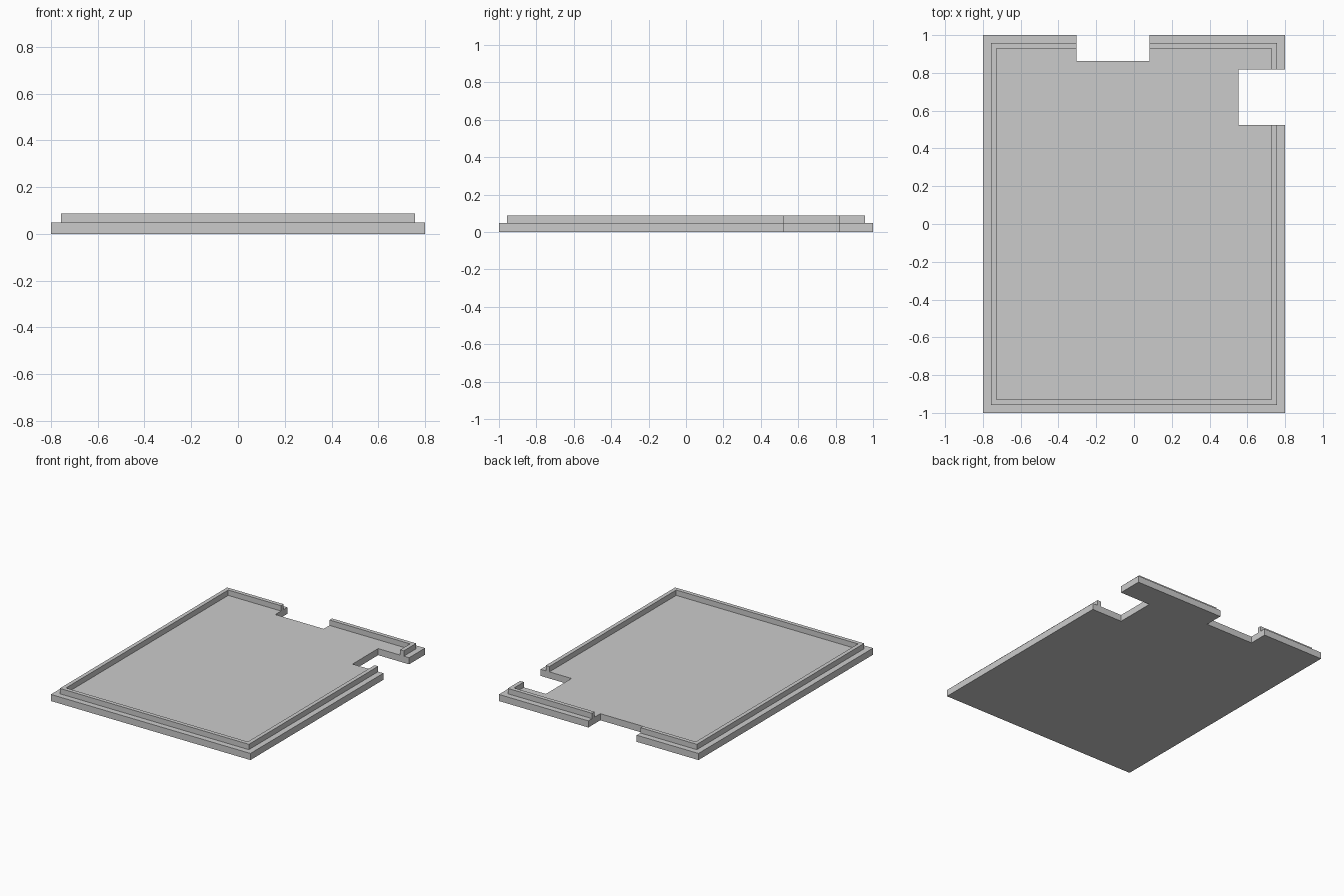
import bpy
import bmesh
from mathutils import Matrix, Vector

if "Cube" in bpy.data.objects:
    bpy.data.objects.remove(bpy.data.objects["Cube"], do_unlink=True)

WIDTH, LENGTH, PLATE_H, RIM_H = 1.6, 2.0, 0.048, 0.039
LEDGE, RIM_W = 0.042, 0.029

grey = bpy.data.materials.new("plain_grey")
grey.use_nodes = True
colour = (0.6, 0.6, 0.6, 1.0)
grey.diffuse_color = colour
grey.node_tree.nodes["Principled BSDF"].inputs["Base Color"].default_value = colour


def add_box(bm, low, high):
    low, high = Vector(low), Vector(high)
    place = Matrix.Translation((low + high) / 2) @ Matrix.Diagonal((*(high - low), 1))
    bmesh.ops.create_cube(bm, size=1, matrix=place)


def finish(name, bm):
    bmesh.ops.recalc_face_normals(bm, faces=bm.faces)
    mesh = bpy.data.meshes.new(name)
    bm.to_mesh(mesh)
    bm.free()
    obj = bpy.data.objects.new(name, mesh)
    mesh.materials.append(grey)
    bpy.context.collection.objects.link(obj)
    return obj


def inset_and_move(bm, face, inset, dz):
    """Inset a face, then extrude the inner part up or down."""
    bmesh.ops.inset_region(bm, faces=[face], thickness=inset, use_even_offset=True)
    inner = bmesh.ops.extrude_discrete_faces(bm, faces=[face])["faces"][0]
    bmesh.ops.translate(bm, verts=inner.verts, vec=(0, 0, dz))
    return inner


# Base plate with a raised lip set in from its edge
bm = bmesh.new()
add_box(bm, (-WIDTH / 2, -LENGTH / 2, 0), (WIDTH / 2, LENGTH / 2, PLATE_H))
top = max(bm.faces, key=lambda f: f.calc_center_median().z)
top = inset_and_move(bm, top, LEDGE, RIM_H)
inset_and_move(bm, top, RIM_W, -RIM_H)
tray = finish("lid_plate", bm)

# Notches through the back edge and the left edge
notches = {
    "back_notch": ((-0.305, 0.863, -0.1), (0.083, 1.1, 0.2)),
    "left_notch": ((0.552, 0.523, -0.1), (0.9, 0.817, 0.2)),
}
bpy.context.view_layer.objects.active = tray
for name, (low, high) in notches.items():
    bm = bmesh.new()
    add_box(bm, low, high)
    cutter = finish(name, bm)
    cutter.hide_render = True
    cut = tray.modifiers.new(name, 'BOOLEAN')
    cut.operation = 'DIFFERENCE'
    cut.solver = 'EXACT'
    cut.object = cutter
    bpy.ops.object.modifier_apply(modifier=cut.name)
    bpy.data.objects.remove(cutter, do_unlink=True)
